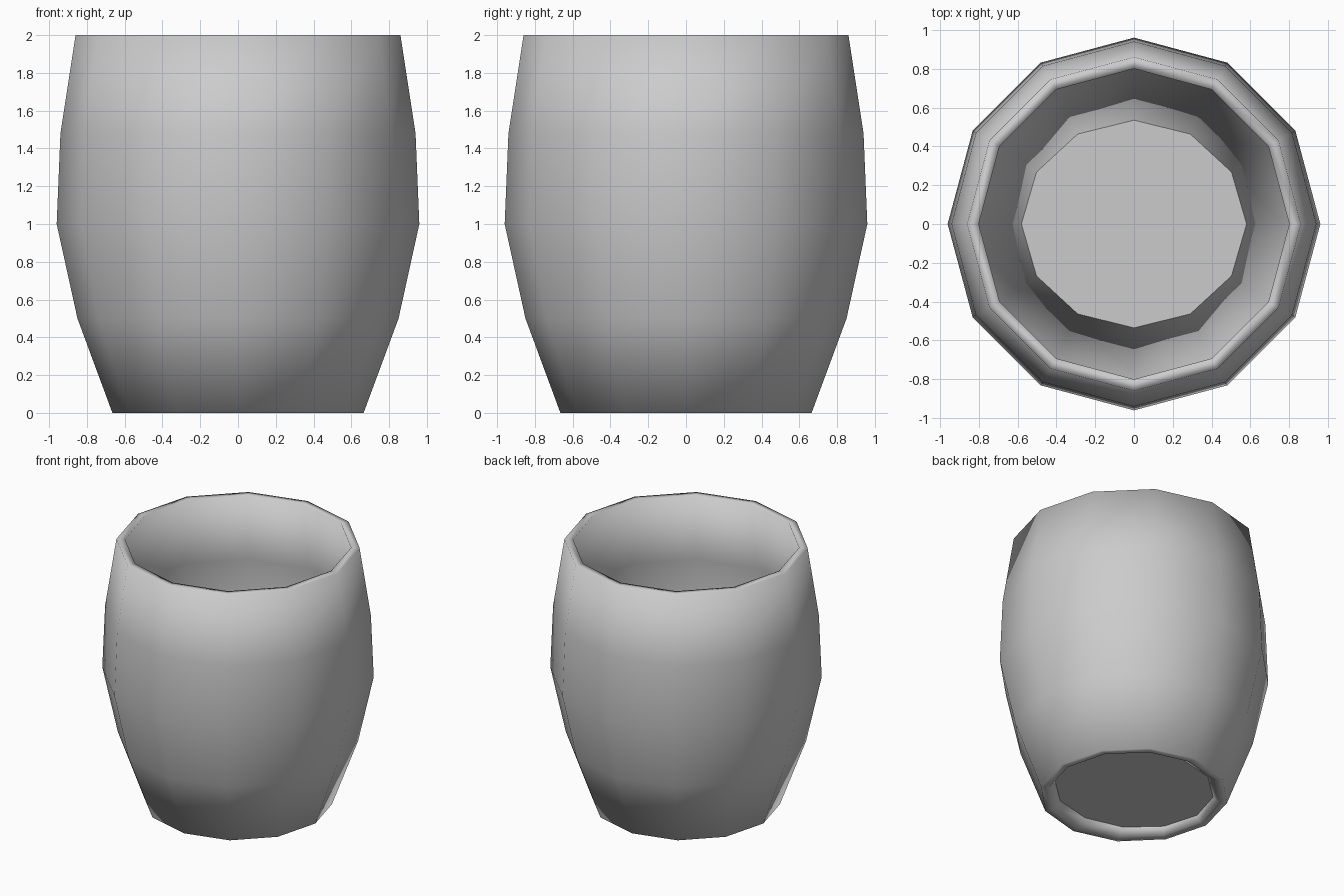
import bpy, bmesh, math

if "Cube" in bpy.data.objects:
    bpy.data.objects.remove(bpy.data.objects["Cube"])

SIDES = 12


def ring(bm, rx, ry, z):
    return [bm.verts.new((rx * math.cos(2 * math.pi * i / SIDES),
                          ry * math.sin(2 * math.pi * i / SIDES), z))
            for i in range(SIDES)]


def finish(bm, name, smooth):
    bmesh.ops.recalc_face_normals(bm, faces=bm.faces)
    for f in bm.faces:
        f.smooth = smooth
    mesh = bpy.data.meshes.new(name)
    bm.to_mesh(mesh)
    bm.free()
    obj = bpy.data.objects.new(name, mesh)
    bpy.context.collection.objects.link(obj)
    return obj


# Barrel wall: closed profile (rx, ry, z), up the outside and down the inside
FLOOR = (0.58, 0.535, 0.05)
profile = [
    (0.61, 0.61, 0), (0.665, 0.665, 0), (0.85, 0.85, 0.5), (0.96, 0.96, 1.0),
    (0.94, 0.94, 1.48), (0.86, 0.86, 2.0), (0.80, 0.80, 2.0),
    (0.88, 0.88, 1.47), (0.90, 0.90, 1.0), (0.79, 0.79, 0.52), FLOOR,
]
bm = bmesh.new()
rings = [ring(bm, *p) for p in profile]
for k, a in enumerate(rings):
    b = rings[(k + 1) % len(rings)]
    for i in range(SIDES):
        j = (i + 1) % SIDES
        bm.faces.new((a[i], a[j], b[j], b[i]))
finish(bm, "barrel_wall", True)

# Recessed floor disc
bm = bmesh.new()
bm.faces.new(ring(bm, *FLOOR))
finish(bm, "cup_floor", False)
